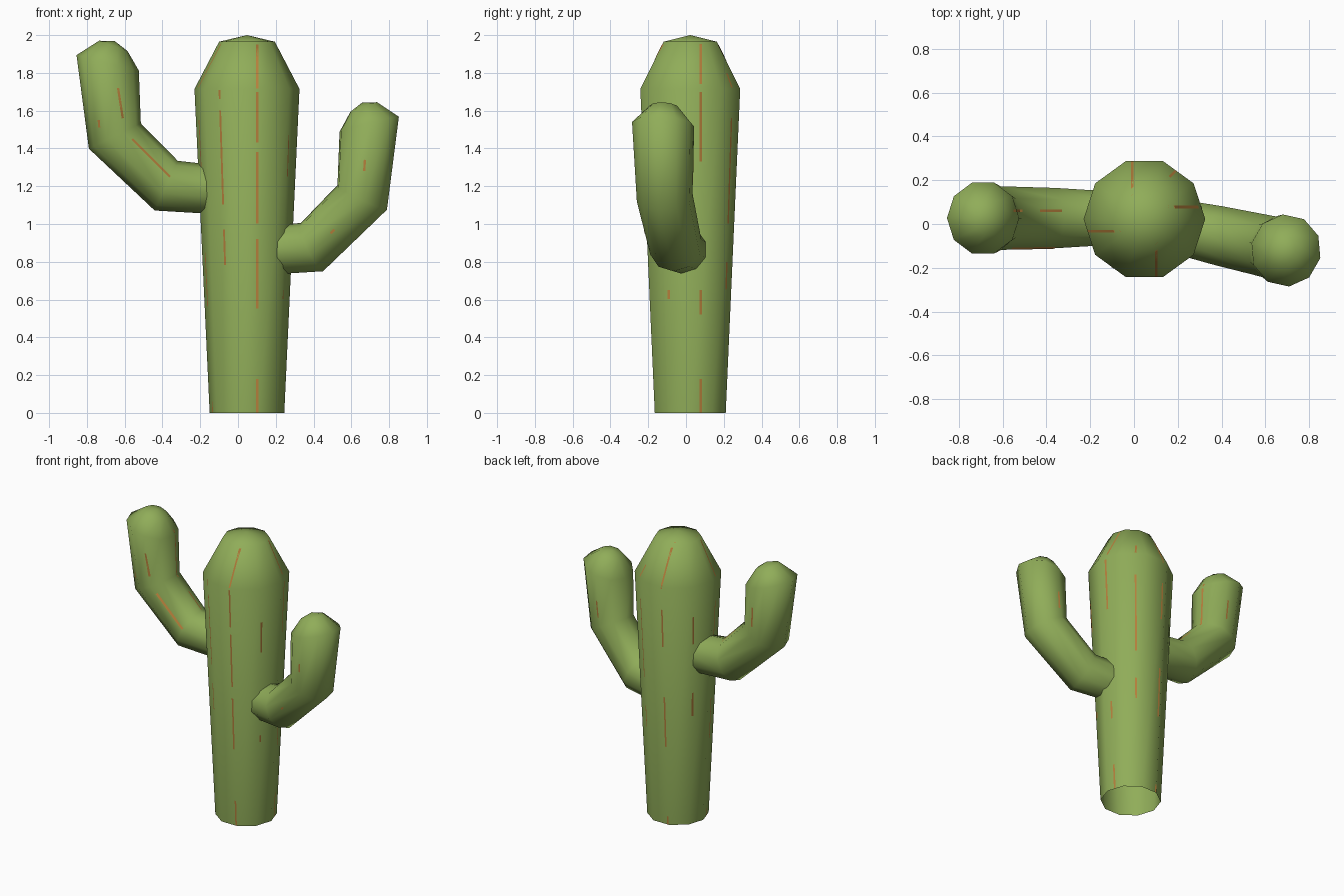
import bpy, bmesh, math
from mathutils import Vector
from mathutils.bvhtree import BVHTree

if "Cube" in bpy.data.objects:
    bpy.data.objects.remove(bpy.data.objects["Cube"])

SIDES = 10
UP = Vector((0, 0, 1))


def material(name, rgb):
    m = bpy.data.materials.new(name)
    m.diffuse_color = (*rgb, 1)
    m.use_nodes = True
    m.node_tree.nodes["Principled BSDF"].inputs["Base Color"].default_value = m.diffuse_color
    return m


green = material("cactus green", (0.28, 0.418, 0.1))
orange = material("spine orange", (0.47, 0.215, 0.045))


def finish(name, bm, mat, smooth=True):
    me = bpy.data.meshes.new(name)
    bm.to_mesh(me)
    bm.free()
    me.materials.append(mat)
    for p in me.polygons:
        p.use_smooth = smooth
    ob = bpy.data.objects.new(name, me)
    bpy.context.collection.objects.link(ob)
    return ob


def tube(name, rings, apex, heading):
    """Loft ten-sided rings (centre, radius, tilt in degrees), closed by an apex fan."""
    bm = bmesh.new()
    h = Vector((math.cos(heading), math.sin(heading), 0))
    v = UP.cross(h)
    loops = []
    for c, r, tilt in rings:
        t = math.radians(tilt)
        u = h * math.cos(t) + UP * math.sin(t)
        angles = [math.tau * i / SIDES for i in range(SIDES)]
        loops.append([bm.verts.new(c + (u * math.cos(a) + v * math.sin(a)) * r)
                      for a in angles])
    for lo, hi in zip(loops, loops[1:]):
        for i in range(SIDES):
            j = (i + 1) % SIDES
            bm.faces.new((lo[i], lo[j], hi[j], hi[i]))
    tip = bm.verts.new(apex)
    for i in range(SIDES):
        bm.faces.new((loops[-1][i], loops[-1][(i + 1) % SIDES], tip))
    tree = BVHTree.FromBMesh(bm)
    finish(name, bm, green)
    return tree


# Trunk: flaring open-bottomed column with a blunt domed top
AXIS = Vector((0.0475, 0.0225, 0))
trunk = tube("trunk",
             [(AXIS + UP * z, r, 0) for z, r in ((0, 0.1975), (1.715, 0.278), (1.965, 0.1475))],
             AXIS + UP * 2.0, 0)


# Arms: the same bent path turned to each side, (outward, up, radius, tilt)
ARM = ((-0.25, -0.02, 0.13, -88), (0, 0, 0.145, -65), (0.272, 0.263, 0.153, -26),
       (0.31, 0.65, 0.17, 14), (0.28, 0.74, 0.08, 20))


def arm(name, elbow, degrees, thick):
    a = math.radians(degrees)
    h = Vector((math.cos(a), math.sin(a), 0))
    rings = [(elbow + h * x + UP * z, r * thick, t) for x, z, r, t in ARM]
    return tube(name, rings, elbow + h * 0.272 + UP * 0.765, a)


left = arm("left_arm", Vector((-0.38, 0.027, 1.203)), 180, 1.0)
right = arm("right_arm", Vector((0.392, -0.054, 0.878)), -12.5, 0.975)


# Spine streaks: thin strips laid on the surface
streaks = bmesh.new()


def streak(tree, p0, p1, out, steps=12):
    side = (p1 - p0).cross(out).normalized() * 0.006
    prev = None
    for i in range(steps + 1):
        p = p0.lerp(p1, i / steps)
        hits = [tree.ray_cast(p + s + out * 2, -out)[0] for s in (-side, side)]
        if None in hits:
            prev = None
            continue
        pair = [streaks.verts.new(q + out * 0.002) for q in hits]
        if prev:
            streaks.faces.new((prev[0], prev[1], pair[1], pair[0]))
        prev = pair


# eight rows round the trunk, broken into dashes
DASHES = {
    0: ((0.0, 0.18), (0.52, 0.65), (1.33, 1.7), (1.74, 1.97)),
    1: ((0.65, 0.8), (1.0, 1.56), (1.72, 1.8)),
    2: ((0.0, 0.06), (0.56, 0.92), (1.28, 1.55), (1.7, 1.97)),
    3: ((0.78, 0.95), (1.3, 1.5)),
    4: ((0.0, 0.06), (0.56, 0.85), (1.3, 1.55), (1.72, 1.97)),
    5: ((0.78, 0.97), (1.1, 1.6), (1.66, 1.71)),
    6: ((0.0, 0.18), (0.55, 0.92), (1.0, 1.38), (1.43, 1.7), (1.715, 1.97)),
    7: ((0.6, 0.65), (1.25, 1.47)),
}
for k, spans in DASHES.items():
    a = k * math.tau / 8
    d = Vector((math.cos(a), math.sin(a), 0))
    base = AXIS + UP.cross(d) * 0.055
    for z0, z1 in spans:
        streak(trunk, base + UP * (z0 + 0.002), base + UP * z1, d)

# dashes on the front (-1) or back (1) of each arm: (side, x0, z0, x1, z1)
for tree, lines in ((left, ((-1, -0.61, 1.56, -0.635, 1.72), (-1, -0.36, 1.25, -0.56, 1.45),
                            (-1, -0.735, 1.51, -0.737, 1.55), (1, -0.64, 1.56, -0.65, 1.7))),
                    (right, ((-1, 0.49, 0.95, 0.51, 0.97), (-1, 0.668, 1.28, 0.672, 1.34),
                             (1, 0.665, 1.22, 0.675, 1.34)))):
    for y, x0, z0, x1, z1 in lines:
        streak(tree, Vector((x0, 0, z0)), Vector((x1, 0, z1)), Vector((0, y, 0)))

# dashes along the upper side of the left arm
for x0, x1 in ((-0.55, -0.51), (-0.43, -0.33)):
    streak(left, Vector((x0, 0.06, 0)), Vector((x1, 0.06, 0)), UP)

finish("spine_streaks", streaks, orange, False)
